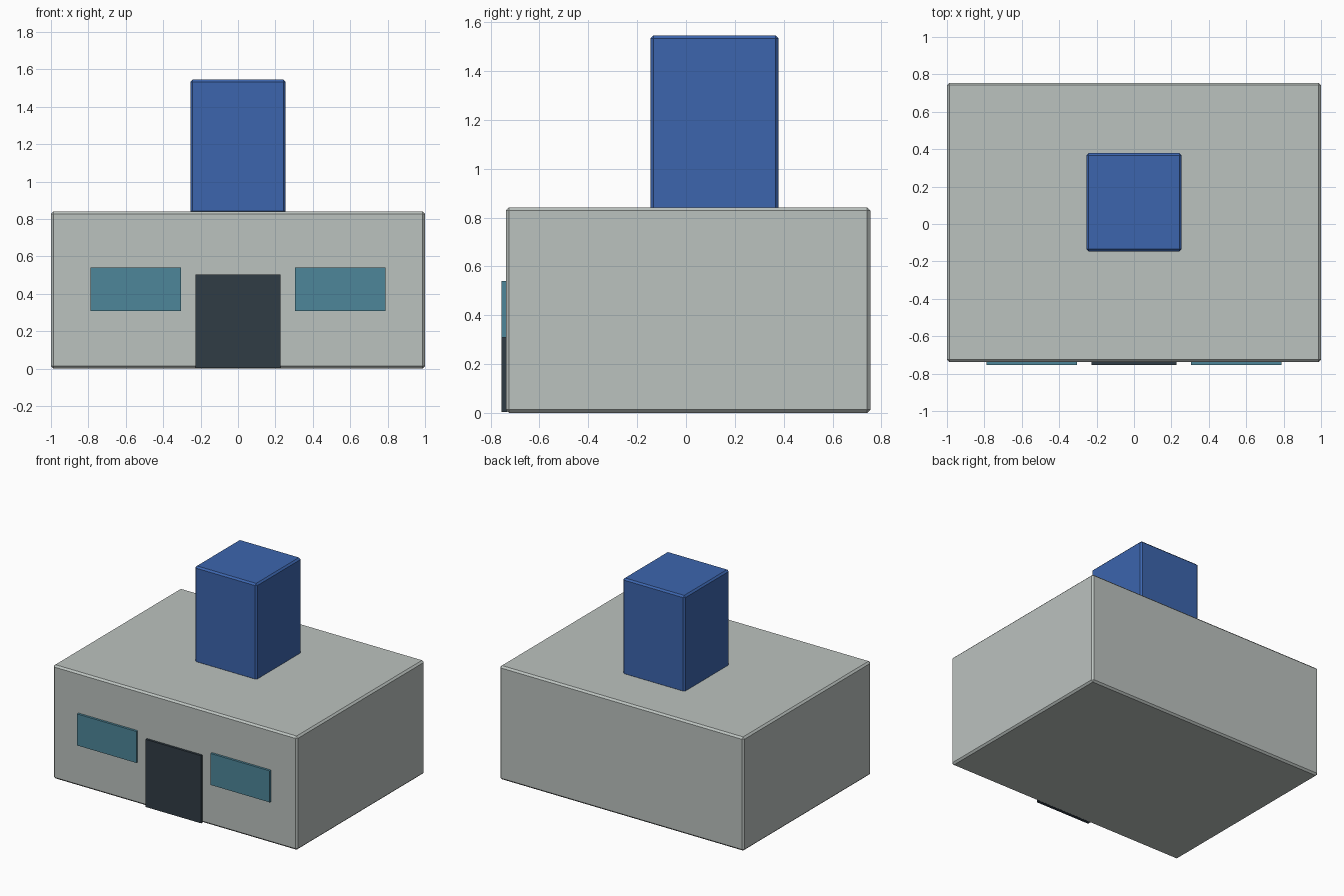
import bpy

if "Cube" in bpy.data.objects:
    bpy.data.objects.remove(bpy.data.objects["Cube"])


def material(name, color):
    m = bpy.data.materials.new(name)
    m.diffuse_color = (*color, 1)
    m.use_nodes = True
    m.node_tree.nodes["Principled BSDF"].inputs["Base Color"].default_value = m.diffuse_color
    return m


def box(name, lo, hi, mat=None, chamfer=0):
    size = [b - a for a, b in zip(lo, hi)]
    centre = [(a + b) / 2 for a, b in zip(lo, hi)]
    bpy.ops.mesh.primitive_cube_add(size=1, location=centre)
    ob = bpy.context.object
    ob.name = name
    ob.scale = size
    bpy.ops.object.transform_apply(location=False, rotation=False, scale=True)
    if chamfer:
        mod = ob.modifiers.new("chamfer", 'BEVEL')
        mod.width = chamfer
        mod.segments = 1
    if mat:
        ob.data.materials.append(mat)
    return ob


blue = material("blue", (0.045, 0.13, 0.42))
teal = material("teal", (0.075, 0.24, 0.32))
dark = material("dark_slate", (0.03, 0.045, 0.06))
wall = material("pale_grey", (0.50, 0.54, 0.52))

# Main building with chamfered edges
box("building_body", (-1, -0.738, 0), (1, 0.755, 0.841), wall, 0.013)

# Tower standing on the roof
box("roof_tower", (-0.254, -0.146, 0.83), (0.254, 0.379, 1.545), blue, 0.012)

# Door panel on the front wall
box("door", (-0.227, -0.755, 0.003), (0.227, -0.73, 0.503), dark)

# Windows on both sides of the door
for side, x in (("left", -0.546), ("right", 0.546)):
    box(side + "_window", (x - 0.242, -0.755, 0.308), (x + 0.242, -0.73, 0.541), teal)
